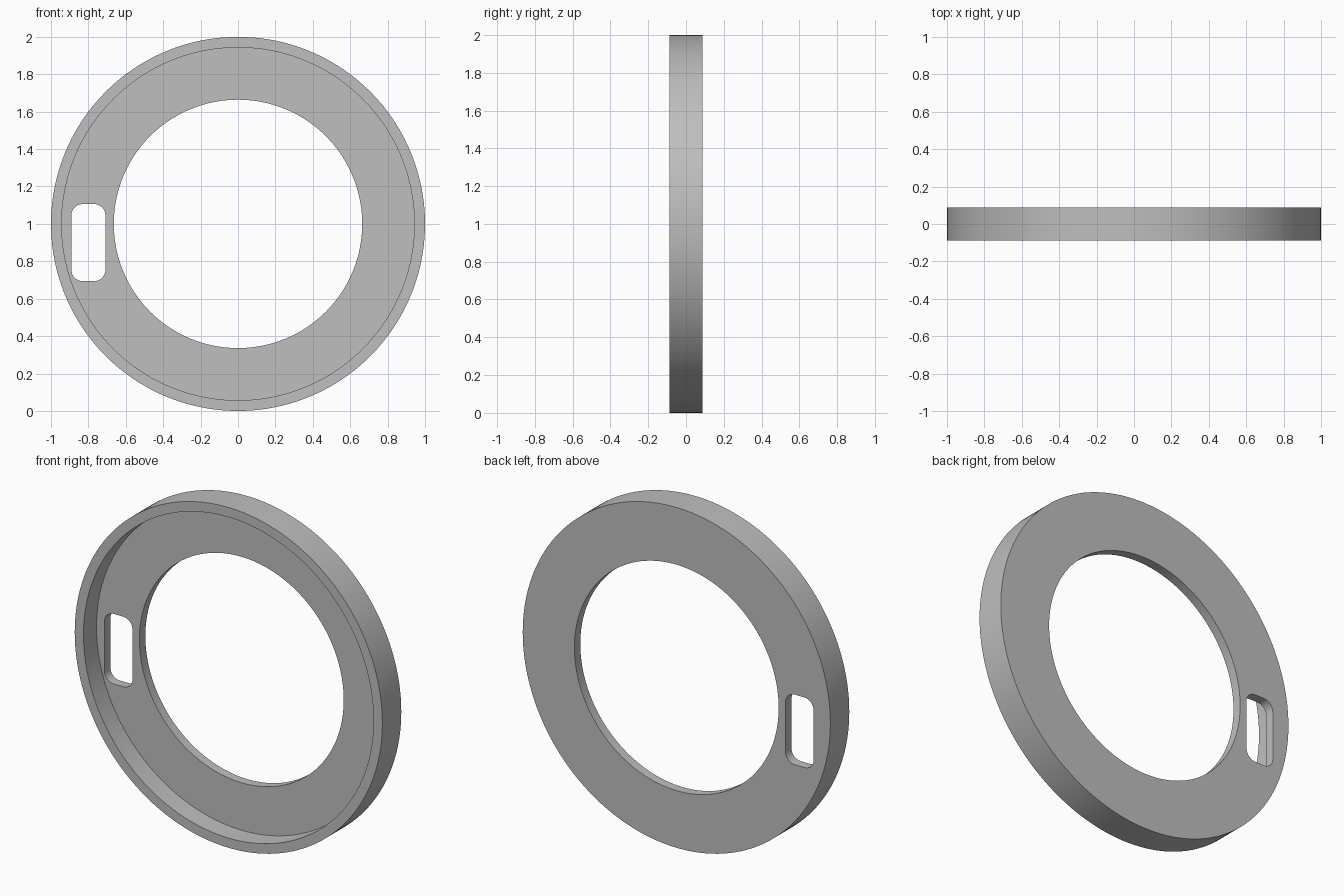
import bpy, bmesh, math
from mathutils import Matrix, Vector

cube = bpy.data.objects.get("Cube")
if cube:
    bpy.data.objects.remove(cube, do_unlink=True)

SEGMENTS = 160
HALF_DEPTH = 0.088
FLOOR = 0.055
OUTER, LIP, HOLE = 1.0, 0.943, 0.664
CENTRE = Vector((0, 0, 1))

grey = bpy.data.materials.new("plain grey")
grey.use_nodes = True
colour = (0.52, 0.52, 0.52, 1)
grey.diffuse_color = colour
grey.node_tree.nodes["Principled BSDF"].inputs["Base Color"].default_value = colour


def make_object(name, bm):
    bmesh.ops.recalc_face_normals(bm, faces=bm.faces)
    mesh = bpy.data.meshes.new(name)
    bm.to_mesh(mesh)
    bm.free()
    mesh.materials.append(grey)
    obj = bpy.data.objects.new(name, mesh)
    bpy.context.collection.objects.link(obj)
    return obj


# Flanged ring: an L-shaped section revolved around the y axis
step = HALF_DEPTH - FLOOR
section = [(HOLE, HALF_DEPTH), (OUTER, HALF_DEPTH), (OUTER, -HALF_DEPTH),
           (LIP, -HALF_DEPTH), (LIP, step), (HOLE, step)]
bm = bmesh.new()
loops = []
for i in range(SEGMENTS):
    turn = Matrix.Rotation(math.tau * i / SEGMENTS, 3, 'Y')
    loops.append([bm.verts.new(turn @ Vector((r, y, 0)) + CENTRE) for r, y in section])
for i, here in enumerate(loops):
    after = loops[(i + 1) % SEGMENTS]
    for j in range(len(section)):
        k = (j + 1) % len(section)
        bm.faces.new((here[j], here[k], after[k], after[j]))
ring = make_object("flanged_ring", bm)

# Rounded slot cutter through the floor of the ring
half_w, half_h, radius = 0.091, 0.206, 0.06
bm = bmesh.new()
outline = []
for corner, (sx, sz) in enumerate([(1, 1), (-1, 1), (-1, -1), (1, -1)]):
    for i in range(9):
        a = (corner + i / 8) * math.pi / 2
        outline.append(bm.verts.new((
            -0.8 + sx * (half_w - radius) + radius * math.cos(a), 0,
            0.9 + sz * (half_h - radius) + radius * math.sin(a))))
face = bm.faces.new(outline)
moved = bmesh.ops.extrude_face_region(bm, geom=[face])["geom"]
bmesh.ops.translate(bm, vec=(0, 0.2, 0),
                    verts=[v for v in moved if isinstance(v, bmesh.types.BMVert)])
cutter = make_object("slot_cutter", bm)
cutter.hide_render = True

# Cut the slot, then shade with crisp rims
cut = ring.modifiers.new("slot", 'BOOLEAN')
cut.operation = 'DIFFERENCE'
cut.solver = 'EXACT'
cut.object = cutter
bpy.ops.object.select_all(action='DESELECT')
ring.select_set(True)
bpy.context.view_layer.objects.active = ring
bpy.ops.object.modifier_apply(modifier=cut.name)
bpy.data.objects.remove(cutter, do_unlink=True)
bpy.ops.object.shade_smooth_by_angle(angle=math.radians(30))
